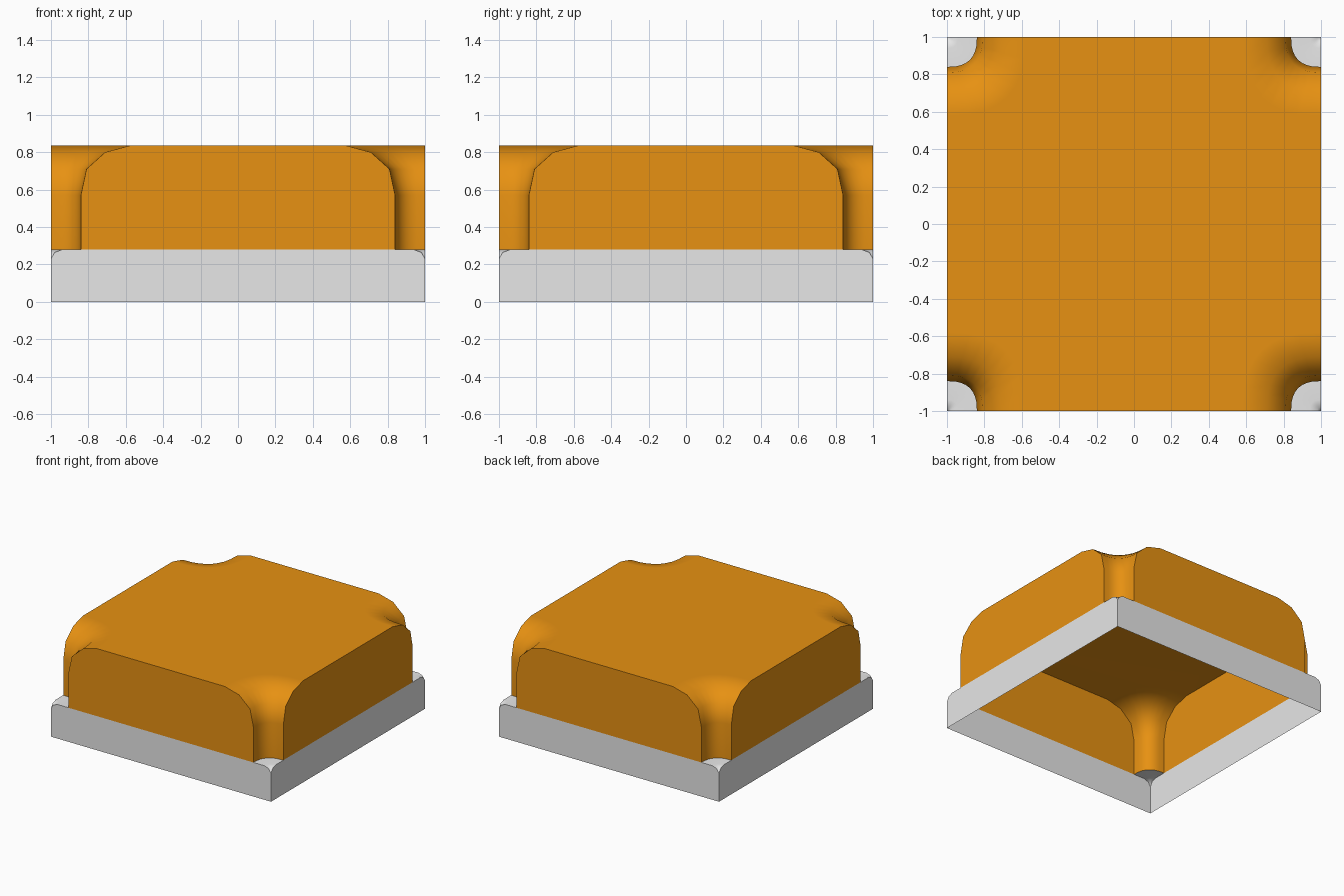
import bpy, bmesh
from math import sin, cos, pi, radians
from mathutils import Matrix, Vector

cube = bpy.data.objects.get("Cube")
if cube:
    bpy.data.objects.remove(cube, do_unlink=True)

STEPS = 8          # segments around each corner groove
SQUARENESS = 2.6   # how boxy the groove is in plan

# Profiles as (distance from the corner along the wall, height)
BLOCK = [(0.16, 0.28), (0.16, 0.57), (0.19, 0.71), (0.29, 0.80), (0.42, 0.835)]
RIM = [(0, 0.23), (0.02, 0.265), (0.06, 0.28), (0.16, 0.28)]


def material(name, color):
    mat = bpy.data.materials.new(name)
    mat.use_nodes = True
    mat.diffuse_color = color
    mat.node_tree.nodes["Principled BSDF"].inputs["Base Color"].default_value = color
    return mat


def corner_curve(d, z):
    """Rounded-square arc around the corner at (1, 1)."""
    points = []
    for i in range(STEPS + 1):
        a = i / STEPS * pi / 2
        u = abs(sin(a)) ** (2 / SQUARENESS)
        v = abs(cos(a)) ** (2 / SQUARENESS) if i < STEPS else 0
        points.append(Vector((1 - d * u, 1 - d * v, z)))
    return points


def build(name, profile, mat, floor=(), lid=False):
    bm = bmesh.new()

    def face(points):
        bm.faces.new([bm.verts.new(p) for p in points])

    top = []
    for k in range(4):
        turn = Matrix.Rotation(k * pi / 2, 3, 'Z')
        # Corner surface swept between neighbouring arcs
        rows = [[turn @ p for p in corner_curve(d, z)] for d, z in profile]
        for low, high in zip(rows, rows[1:]):
            for i in range(STEPS):
                face((low[i + 1], low[i], high[i], high[i + 1]))
        top += rows[-1]
        # Flat side wall
        half = [Vector((1 - d, 1, z)) for d, z in list(floor) + profile]
        other = [Vector((-p.x, p.y, p.z)) for p in reversed(half)]
        face([turn @ p for p in other + half][::-1])
    if lid:
        face(top)

    bmesh.ops.remove_doubles(bm, verts=bm.verts, dist=0.0005)
    bmesh.ops.recalc_face_normals(bm, faces=bm.faces)
    # Keep the open shell facing outwards
    wall = max((f for f in bm.faces if f.normal.y ** 2 > 0.99), key=lambda f: f.calc_area())
    if wall.normal.y * wall.calc_center_median().y < 0:
        bmesh.ops.reverse_faces(bm, faces=bm.faces)
    mesh = bpy.data.meshes.new(name)
    bm.to_mesh(mesh)
    bm.free()
    mesh.materials.append(mat)
    obj = bpy.data.objects.new(name, mesh)
    bpy.context.collection.objects.link(obj)

    bpy.ops.object.select_all(action='DESELECT')
    obj.select_set(True)
    bpy.context.view_layer.objects.active = obj
    bpy.ops.object.shade_smooth_by_angle(angle=radians(40))
    # Large flat faces stay flat, small ones blend
    weighted = obj.modifiers.new("flat_faces", 'WEIGHTED_NORMAL')
    weighted.keep_sharp = True
    return obj


orange = material("orange", (0.8, 0.284, 0.006, 1))
grey = material("light_grey", (0.8, 0.8, 0.8, 1))

build("base_rim", RIM, grey, floor=[(0, 0)])
build("grooved_block", BLOCK, orange, lid=True)
